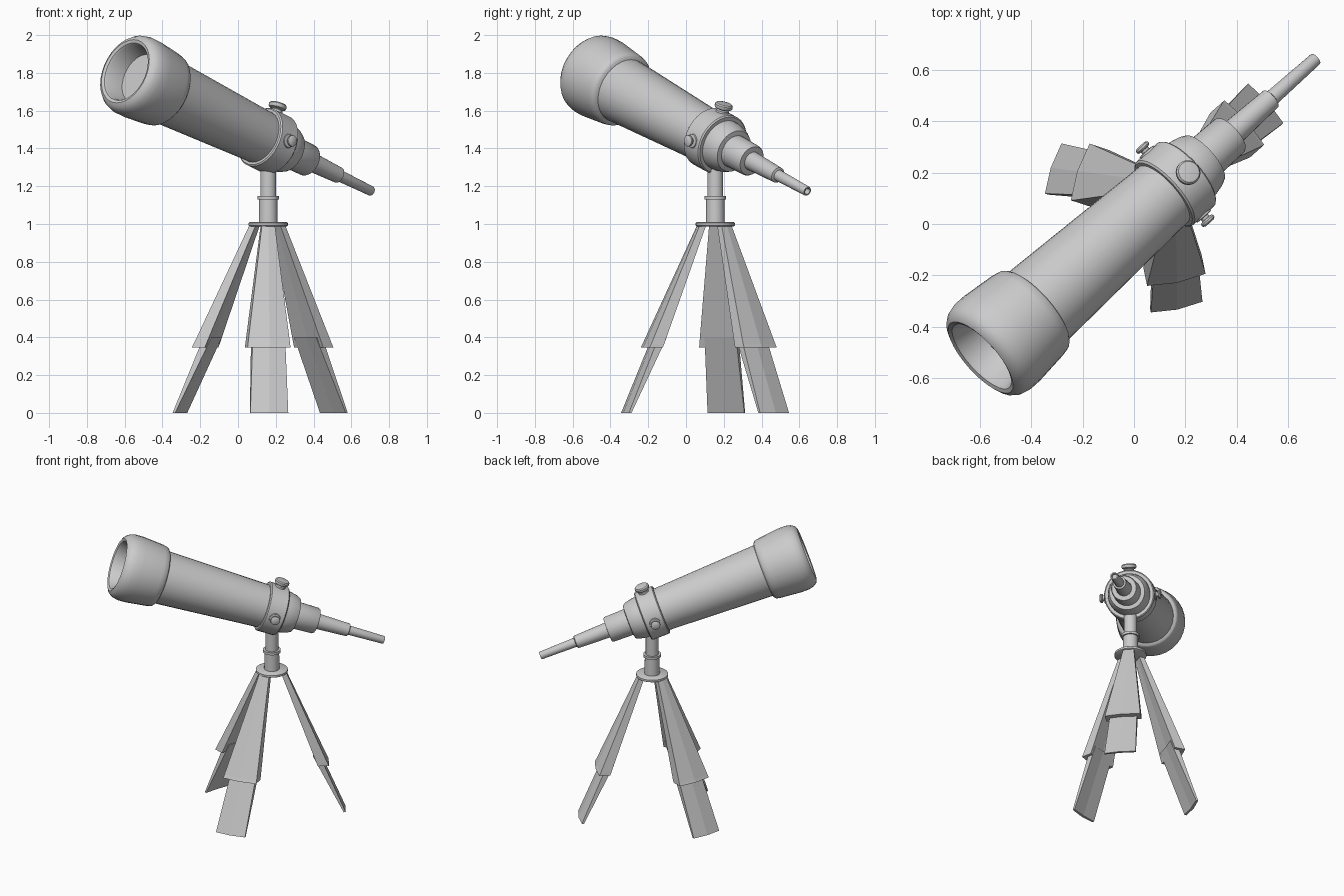
import bpy, bmesh
from math import sin, cos, pi, radians
from mathutils import Vector, Matrix

if "Cube" in bpy.data.objects:
    bpy.data.objects.remove(bpy.data.objects["Cube"])

AZ, TILT = radians(41.7), radians(20)
POLE = Vector((0.16, 0.155, 0))
PIVOT = POLE + Vector((0, 0, 1.44))
H = Vector((cos(AZ), sin(AZ), 0))
AXIS = H * cos(TILT) - Vector((0, 0, sin(TILT)))      # towards the eyepiece
UP = H * sin(TILT) + Vector((0, 0, cos(TILT)))
SIDE = AXIS.cross(UP)


def finish(name, bm, smooth=True):
    bmesh.ops.recalc_face_normals(bm, faces=bm.faces)
    me = bpy.data.meshes.new(name)
    bm.to_mesh(me)
    bm.free()
    ob = bpy.data.objects.new(name, me)
    bpy.context.collection.objects.link(ob)
    if smooth:
        bpy.ops.object.select_all(action='DESELECT')
        ob.select_set(True)
        bpy.context.view_layer.objects.active = ob
        bpy.ops.object.shade_smooth_by_angle(angle=radians(35))
    return ob


def loft(bm, rings):
    rings = [[bm.verts.new(p) for p in ring] for ring in rings]
    n = len(rings[0])
    for a, b in zip(rings, rings[1:]):
        for i in range(n):
            j = (i + 1) % n
            bm.faces.new((a[i], a[j], b[j], b[i]))
    bm.faces.new(rings[0])
    bm.faces.new(rings[-1])


def revolve(name, profile, origin, axis, ref, seg=32):
    """Turn (distance along axis, radius) points into a capped solid."""
    other = axis.cross(ref)
    bm = bmesh.new()
    loft(bm, [[origin + axis * t + (ref * cos(2 * pi * i / seg) + other * sin(2 * pi * i / seg)) * r
               for i in range(seg)] for t, r in profile])
    return finish(name, bm)


# Optical tube parts along the tilted axis
revolve("objective_hood", [(-0.77, 0.165), (-0.78, 0.192), (-0.79, 0.201), (-0.82, 0.207),
                           (-0.96, 0.221), (-1.01, 0.221), (-1.045, 0.213), (-1.068, 0.197),
                           (-1.078, 0.178), (-1.072, 0.162), (-1.06, 0.155), (-0.965, 0.136)],
        PIVOT, AXIS, UP)
revolve("main_tube", [(-0.80, 0.177), (-0.70, 0.173), (-0.12, 0.146), (0.0, 0.142)],
        PIVOT, AXIS, UP)
revolve("rear_housing", [(0.0, 0.142), (0.09, 0.137), (0.135, 0.127), (0.16, 0.115), (0.165, 0.08)],
        PIVOT, AXIS, UP)
revolve("focus_barrel", [(0.14, 0.09), (0.30, 0.086), (0.31, 0.08), (0.312, 0.05)], PIVOT, AXIS, UP)
revolve("draw_tube", [(0.29, 0.052), (0.53, 0.043), (0.536, 0.03)], PIVOT, AXIS, UP, 24)
revolve("eyepiece", [(0.52, 0.031), (0.775, 0.026), (0.78, 0.024), (0.78, 0.017), (0.75, 0.016)],
        PIVOT, AXIS, UP, 24)

# Clamp ring with three thumb knobs
revolve("clamp_ring", [(-0.065, 0.14), (-0.065, 0.158), (-0.058, 0.165), (0.058, 0.165),
                       (0.065, 0.158), (0.065, 0.13)], PIVOT, AXIS, UP)
revolve("top_knob", [(0.15, 0.036), (0.172, 0.034), (0.178, 0.028), (0.184, 0.044), (0.19, 0.048),
                     (0.203, 0.048), (0.21, 0.042), (0.213, 0.025)], PIVOT, UP, AXIS, 24)
for name, d in (("left_knob", SIDE), ("right_knob", -SIDE)):
    revolve(name, [(0.14, 0.042), (0.169, 0.036), (0.171, 0.018), (0.18, 0.018), (0.182, 0.027),
                   (0.188, 0.031), (0.196, 0.03), (0.202, 0.02)], PIVOT, d, AXIS, 20)

# Pole and hub plate
Z, X = Vector((0, 0, 1)), Vector((1, 0, 0))
revolve("pole", [(0.99, 0.05), (1.13, 0.048), (1.13, 0.058), (1.148, 0.058), (1.148, 0.042),
                 (1.30, 0.042)], POLE, Z, X, 24)
revolve("hub_plate", [(0.988, 0.098), (0.992, 0.104), (1.006, 0.104), (1.01, 0.098)], POLE, Z, X)


# Tripod legs: tapered plates with a slightly bowed section
def leg_section(name, levels, direction, facing):
    out = Vector((cos(direction), sin(direction), 0))
    nor = Vector((cos(facing), sin(facing), 0))
    tan = Vector((-nor.y, nor.x, 0))
    bm = bmesh.new()
    rings = []
    for z, r, w, th, bow in levels:
        c = POLE + out * r + Vector((0, 0, z))
        pts = [(-w / 2, 0), (0, bow), (w / 2, 0), (w / 2, -th), (0, bow * 0.6 - th), (-w / 2, -th)]
        rings.append([c + tan * a + nor * b for a, b in pts])
    loft(bm, rings)
    finish(name, bm, smooth=False)


BACK = AZ + pi
for name, off, turn, dr in (("left_leg", -49, -60, 0), ("front_leg", 49, 60, 0),
                            ("rear_leg", 180, 180, -0.012)):
    d, f = BACK + radians(off), BACK + radians(turn)
    leg_section(name + "_upper", [(0.992, 0.09, 0.07, 0.035, 0.003),
                                  (0.365, 0.362 + dr, 0.228, 0.07, 0.012),
                                  (0.345, 0.372 + dr, 0.232, 0.072, 0.012)], d, f)
    leg_section(name + "_lower", [(0.40, 0.318 + dr, 0.175, 0.045, 0.008),
                                  (0.0, 0.478 + dr / 2, 0.205, 0.014, 0.010)], d, f)
